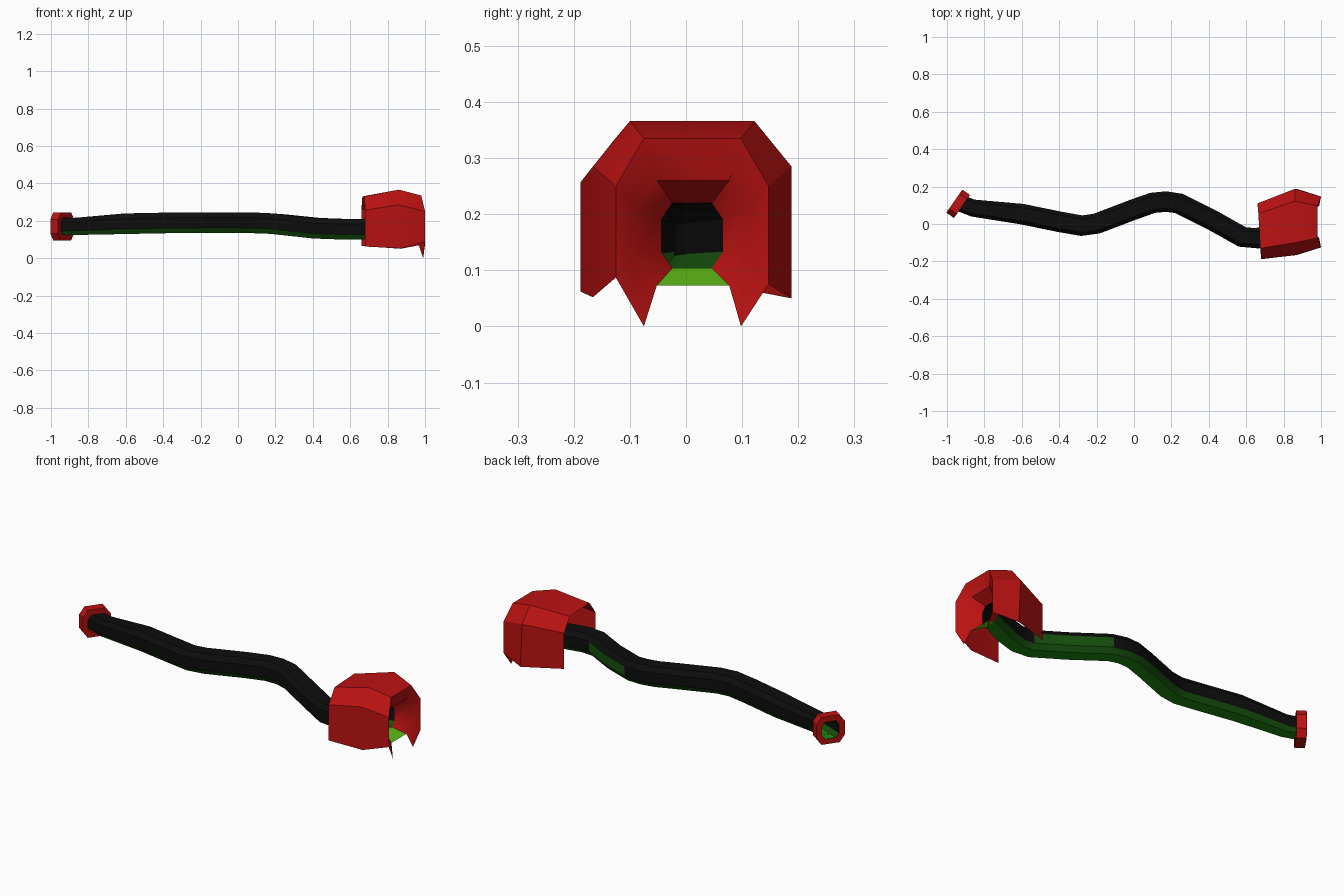
import bpy, bmesh
from mathutils import Vector
from math import radians

if "Cube" in bpy.data.objects:
    bpy.data.objects.remove(bpy.data.objects["Cube"])


def material(name, rgb):
    m = bpy.data.materials.new(name)
    m.diffuse_color = (*rgb, 1)
    m.use_nodes = True
    m.node_tree.nodes["Principled BSDF"].inputs["Base Color"].default_value = m.diffuse_color
    return m


RED = material("red", (0.5, 0.006, 0.006))
BLACK = material("black", (0.004, 0.004, 0.004))
DARK_GREEN = material("dark_green", (0.008, 0.08, 0.004))
GREEN = material("green", (0.012, 0.25, 0.005))
LIME = material("lime", (0.12, 0.5, 0.008))
MATS = [RED, BLACK, DARK_GREEN, GREEN, LIME]


def octagon(center, axis, w, h):
    """Octagon across a path; starts lower left, its last edge is the flat bottom."""
    c = Vector(center)
    side = Vector((0, 0, 1)).cross(Vector(axis)).normalized()
    pts = [(-.64, -1), (-1, -.5), (-1, .5), (-.64, 1), (.64, 1), (1, .5), (1, -.5), (.64, -1)]
    return [c + side * (a * w) + Vector((0, 0, b * h)) for a, b in pts]


def loft(name, rings, closed, color, merge=False):
    """Bridge rings; color(i, j) picks a material or None to leave a gap."""
    bm = bmesh.new()
    rows = [[bm.verts.new(p) for p in r] for r in rings]
    n = len(rows[0])
    for i in range(len(rows) - 1):
        for j in range(n if closed else n - 1):
            mat = color(i, j)
            if mat is None:
                continue
            k = (j + 1) % n
            f = bm.faces.new((rows[i][j], rows[i][k], rows[i + 1][k], rows[i + 1][j]))
            f.material_index = MATS.index(mat)
    if merge:
        bmesh.ops.remove_doubles(bm, verts=bm.verts, dist=0.0005)
    bmesh.ops.recalc_face_normals(bm, faces=bm.faces)
    me = bpy.data.meshes.new(name)
    bm.to_mesh(me)
    bm.free()
    for m in MATS:
        me.materials.append(m)
    ob = bpy.data.objects.new(name, me)
    bpy.context.collection.objects.link(ob)
    bpy.ops.object.select_all(action='DESELECT')
    bpy.context.view_layer.objects.active = ob
    ob.select_set(True)
    bpy.ops.object.shade_smooth_by_angle(angle=radians(30))
    return ob


# winding hollow tube
path = [Vector(p) for p in (
    (-.958, .122, .168), (-.86, .085, .17), (-.6, .053, .184), (-.4, .012, .188),
    (-.28, -.009, .189), (-.2, .002, .19), (0, .078, .19), (.1, .113, .188), (.17, .12, .185),
    (.24, .11, .179), (.42, .02, .16), (.58, -.07, .154), (.66, -.076, .154),
    (.76, -.05, .157), (.9, .011, .162))]
rings = []
for i, p in enumerate(path):
    t = path[min(i + 1, len(path) - 1)] - path[max(i - 1, 0)]
    if i == 0:
        t = Vector((.82, -.57, 0))
    elif i == len(path) - 1:
        t = Vector((1, 0, 0))
    r = .046 if i < 2 else .055
    rings.append(octagon(p, t, r, r if i < len(path) - 1 else .058))


def tube_color(i, j):
    if j == 7:
        return GREEN
    if j in (0, 6):
        return DARK_GREEN
    if i in (9, 10) and j == 5:
        return DARK_GREEN
    return BLACK


loft("tube", rings, True, tube_color)

# flanged collar on the tail end
axis = Vector((.82, -.57, 0)).normalized()
mid = Vector((-.94, .108, .17))
collar = [octagon(mid + axis * s * .025, axis, r, r)
          for s, r in ((-1, .046), (-1, .075), (1, .075), (1, .046))]
loft("tail_collar", collar, True, lambda i, j: RED)

# head hood: six-point arches, open underneath and at the back
back = [(.68, -.188, .062), (.68, -.188, .257), (.675, -.13, .33),
        (.665, .055, .33), (.66, .11, .26), (.66, .11, .065)]
middle = [(.87, -.166, .052), (.86, -.166, .285), (.86, -.1, .366),
          (.86, .122, .366), (.86, .188, .285), (.87, .188, .05)]
front = [(1, -.125, .087), (1, -.125, .25), (.98, -.075, .335),
         (.98, .098, .335), (1, .147, .25), (1, .147, .075)]
loft("head_hood", [back, middle, front], False, lambda i, j: RED)

# face with two fangs, funnelling into the tube
rim = [(.99, -.075, 0)] + front + [(.99, .098, 0)]
lip = [(.965, -.052, .073), (.965, -.088, .125), (.965, -.088, .215), (.96, -.052, .26),
       (.96, .077, .26), (.965, .11, .215), (.965, .11, .125), (.965, .077, .073)]
throat = rings[-1][::-1] if (rings[-1][0].y > rings[-1][7].y) else rings[-1]


def face_color(i, j):
    if j == 7:
        return None if i == 0 else LIME
    return RED


loft("fanged_mouth", [rim, lip, throat], True, face_color)
